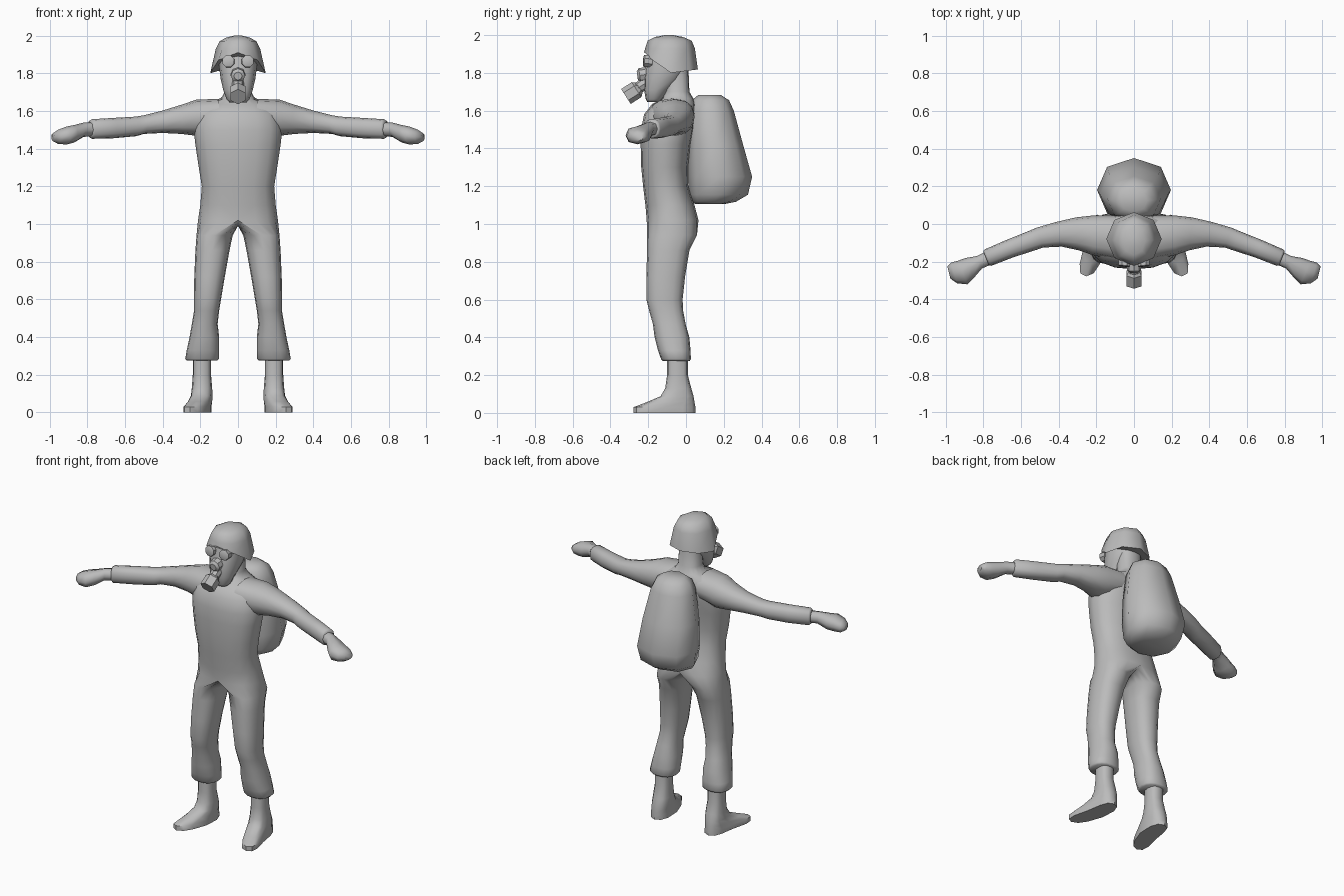
import bpy, bmesh, math
from mathutils import Vector

if "Cube" in bpy.data.objects:
    bpy.data.objects.remove(bpy.data.objects["Cube"])

grey = bpy.data.materials.new("plain_grey")
grey.diffuse_color = (0.5, 0.5, 0.5, 1)
grey.use_nodes = True
grey.node_tree.nodes["Principled BSDF"].inputs["Base Color"].default_value = grey.diffuse_color


def power(v, e):
    return math.copysign(abs(v) ** e, v)


def oval(z, rx, y0, y1, n=12, cx=0.0, e=0.85, start=-90.0):
    """Horizontal rounded ring from y0 (front) to y1 (back)."""
    pts = []
    for i in range(n):
        a = math.radians(start + 360 * i / n)
        c, s = round(math.cos(a), 6), round(math.sin(a), 6)
        pts.append(Vector((cx + rx * power(c, e),
                           (y0 + y1) / 2 + (y1 - y0) / 2 * power(s, e), z)))
    return pts


def finish(name, bm, mirror=False, angle=60):
    bmesh.ops.remove_doubles(bm, verts=bm.verts, dist=0.0005)
    bmesh.ops.recalc_face_normals(bm, faces=bm.faces)
    me = bpy.data.meshes.new(name)
    bm.to_mesh(me)
    bm.free()
    me.materials.append(grey)
    ob = bpy.data.objects.new(name, me)
    bpy.context.collection.objects.link(ob)
    if mirror:
        ob.modifiers.new("mirror", 'MIRROR')
    bpy.ops.object.select_all(action='DESELECT')
    ob.select_set(True)
    bpy.context.view_layer.objects.active = ob
    bpy.ops.object.shade_smooth_by_angle(angle=math.radians(angle))
    return ob


def bridge(bm, a, b, closed=True):
    n = len(a)
    for i in range(n if closed else n - 1):
        j = (i + 1) % n
        bm.faces.new((a[i], a[j], b[j], b[i]))


def loft(name, rings, mirror=False, angle=60):
    bm = bmesh.new()
    vs = [[bm.verts.new(p) for p in r] for r in rings]
    for a, b in zip(vs, vs[1:]):
        bridge(bm, a, b)
    bm.faces.new(vs[0])
    bm.faces.new(vs[-1])
    return finish(name, bm, mirror, angle)


def tube(name, stations, n=6, mirror=False, turn=0.0):
    """Round stations (centre, radius) along a straight or bent axis."""
    axis = (Vector(stations[-1][0]) - Vector(stations[0][0])).normalized()
    q = axis.to_track_quat('Z', 'Y')
    rings = []
    for c, r in stations:
        rings.append([Vector(c) + q @ Vector((r * math.cos(turn + math.tau * i / n),
                                              r * math.sin(turn + math.tau * i / n), 0))
                      for i in range(n)])
    return loft(name, rings, mirror, 35)


# Suit: half torso lofted upward and one leg lofted downward from the hip ring
torso = [(1.02, .212, -.208, .066), (1.10, .20, -.215, .045), (1.20, .192, -.227, .012),
         (1.30, .208, -.237, .010), (1.42, .226, -.24, .025), (1.50, .235, -.238, .042),
         (1.58, .22, -.222, .052), (1.635, .17, -.18, .05), (1.662, .09, -.125, .04),
         (1.70, .072, -.115, .018), (1.85, .07, -.11, .012)]
leg = [(.94, .028, .22, -.206, .058), (.86, .045, .226, -.206, .018),
       (.72, .07, .232, -.21, -.005), (.60, .09, .234, -.21, -.018),
       (.54, .10, .233, -.195, -.015), (.47, .108, .245, -.175, -.002),
       (.40, .10, .257, -.166, .018), (.33, .10, .272, -.148, .024),
       (.285, .10, .28, -.132, .026), (.275, .11, .27, -.125, .02)]
bm = bmesh.new()
hip = None
last = None
for z, rx, y0, y1 in torso:
    row = [bm.verts.new(p) for p in oval(z, rx, y0, y1, 16)[:9]]
    if last:
        bridge(bm, last, row, False)
    else:
        hip = row
    last = row
y_back, y_front = hip[8].co.y, hip[0].co.y
crotch = [bm.verts.new((0, y_back + (y_front - y_back) * i / 8,
                        1.02 - .03 * math.sin(math.pi * i / 8))) for i in range(1, 8)]
last = hip + crotch
for z, xi, xo, y0, y1 in leg:
    row = [bm.verts.new(p) for p in oval(z, (xo - xi) / 2, y0, y1, 16, (xi + xo) / 2)]
    bridge(bm, last, row)
    last = row
bm.faces.new(last)
finish("suit_body_and_legs", bm, True)


# Arms: upright rings along the arm, tilted to follow its forward sweep
def arm_rings(rows, n=12):
    rings = []
    for x, y0, y1, z0, z1, tilt in rows:
        ring = []
        for i in range(n):
            a = math.tau * i / n
            dy = (y1 - y0) / 2 * power(round(math.cos(a), 6), .85)
            dz = (z1 - z0) / 2 * power(round(math.sin(a), 6), .85)
            ring.append(Vector((x + tilt * dy, (y0 + y1) / 2 + dy, (z0 + z1) / 2 + dz)))
        rings.append(ring)
    return rings


loft("sleeve", arm_rings([
    (.10, -.19, .045, 1.50, 1.664, 0), (.22, -.165, .045, 1.468, 1.66, 0),
    (.30, -.14, .035, 1.478, 1.633, .1), (.40, -.12, .01, 1.483, 1.602, .25),
    (.50, -.125, -.02, 1.478, 1.577, .35), (.54, -.138, -.038, 1.466, 1.57, .4),
    (.66, -.177, -.085, 1.455, 1.563, .4), (.775, -.222, -.135, 1.452, 1.556, .4),
    (.785, -.218, -.145, 1.462, 1.548, .4)]), True)
loft("hand", arm_rings([
    (.76, -.21, -.14, 1.468, 1.54, .4), (.82, -.236, -.17, 1.462, 1.538, .4),
    (.87, -.285, -.18, 1.432, 1.525, .4), (.91, -.32, -.195, 1.422, 1.517, .4),
    (.955, -.315, -.205, 1.425, 1.5, .3), (.982, -.29, -.225, 1.44, 1.482, .25)], 8), True)

# Boots: toes swing outward, so lower rings are sheared toward the front
boot = []
for z, xi, xo, y0, y1, shear in [
        (0, .135, .255, -.278, .05, .30), (.03, .135, .255, -.278, .05, .30),
        (.058, .137, .252, -.205, .045, .25), (.088, .135, .25, -.135, .04, .15),
        (.13, .137, .245, -.11, .028, .05), (.20, .143, .24, -.10, .01, 0),
        (.32, .143, .24, -.10, .01, 0)]:
    ring = oval(z, (xo - xi) / 2, y0, y1, 12, (xi + xo) / 2, .75)
    for p in ring:
        p.x += shear * (-.08 - p.y) if p.y < -.08 else 0
    boot.append(ring)
loft("boot", boot, True, 50)

# Head with the mask face
loft("masked_head", [oval(1.645, .045, -.205, -.145), oval(1.66, .06, -.213, -.125),
                     oval(1.71, .078, -.222, -.09), oval(1.77, .092, -.225, -.02),
                     oval(1.83, .10, -.215, .01), oval(1.92, .10, -.195, .015)])

# Helmet: eight sides, brim raised over the face
brim = oval(1.80, .147, -.222, .063, 8, e=1)
for p in brim:
    f = (-.08 - p.y) / .142
    p.z += .11 * max(0, f) ** 1.3 + .018 * max(0, -f)
mid = oval(1.93, .118, -.216, .047, 8, e=1)
loft("helmet", [brim, mid, oval(1.97, .098, -.203, .03, 8, e=1),
                oval(1.99, .06, -.165, -.015, 8, e=1),
                oval(2.0, .02, -.11, -.07, 8, e=1)], angle=60)

# Mask eyepieces, snout and filter canister
tube("eyepiece", [((.048, -.18, 1.86), .034), ((.052, -.222, 1.864), .034),
                  ((.052, -.226, 1.864), .026)], 8, True, math.pi / 8)
tube("snout", [((0, -.19, 1.795), .04), ((0, -.245, 1.787), .038),
               ((0, -.258, 1.785), .022)], 8)
tube("filter_neck", [((0, -.20, 1.755), .034), ((0, -.262, 1.715), .03)], 8)
tube("filter_canister", [((0, -.245, 1.722), .03), ((0, -.262, 1.711), .047),
                         ((0, -.318, 1.675), .047)], 6, False, math.pi / 6)

# Backpack: tapered rounded sack
loft("backpack", [oval(z, rx, y0, y1, 8, e=.92) for z, rx, y0, y1 in [
    (1.105, .11, .05, .20), (1.118, .145, .03, .265), (1.155, .178, .015, .328),
    (1.25, .196, .01, .35), (1.42, .18, .01, .302), (1.60, .142, .015, .253),
    (1.655, .115, .03, .228), (1.683, .07, .065, .185)]], angle=70)
